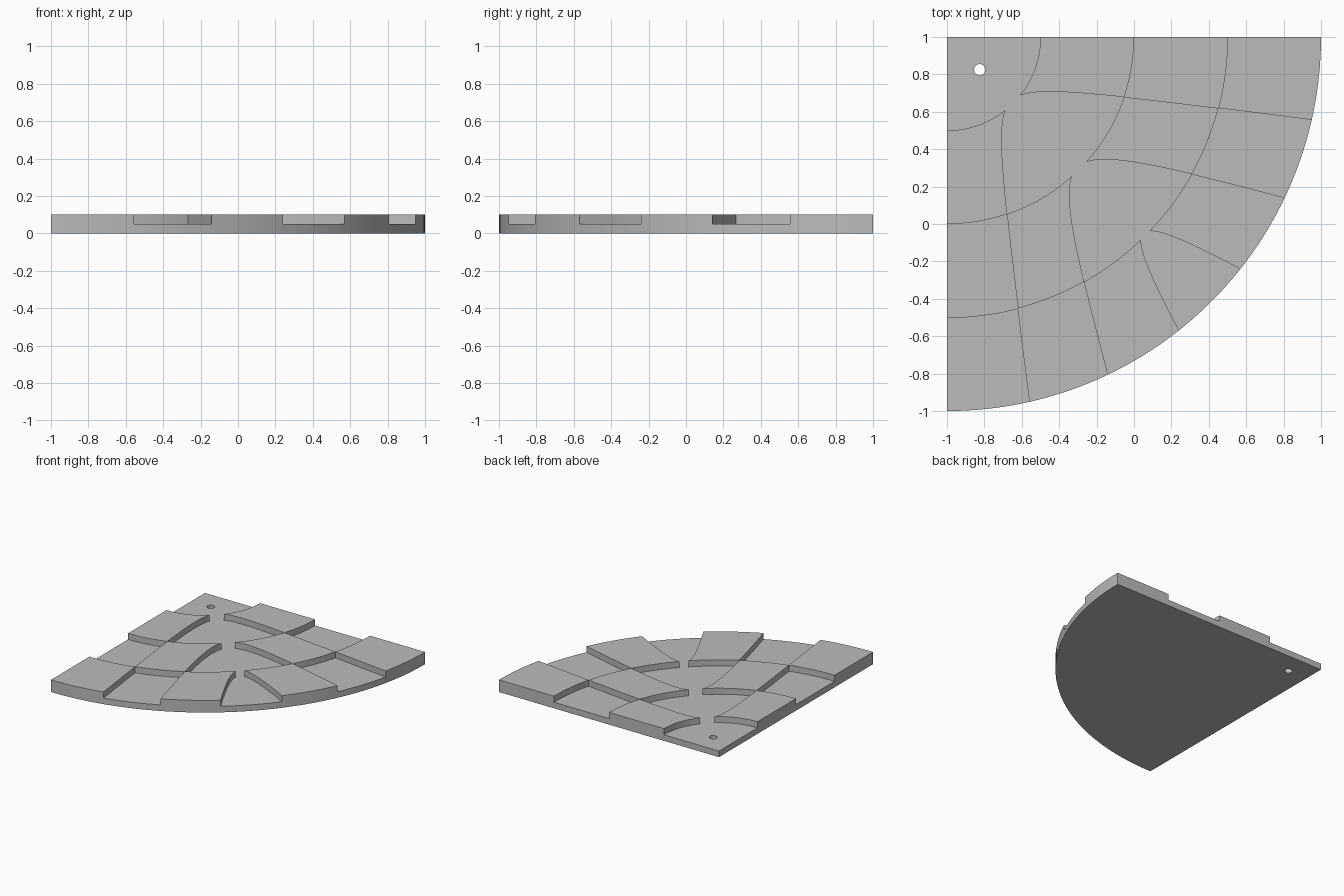
import bpy, bmesh, math

if "Cube" in bpy.data.objects:
    bpy.data.objects.remove(bpy.data.objects["Cube"])

LOW, HIGH = 0.05, 0.10
QUARTER = math.pi / 2
RINGS = [0.5, 1.0, 1.5, 2.0]
# Hyperbola-shaped dividers about the diagonal: tip distance, depth, width
DIVIDERS = [(0.485, 0.20, 0.153), (0.987, 0.36, 0.20), (1.485, 0.48, 0.13)]


def divider_angle(i, r):
    """Angle from the back edge at which divider i crosses radius r."""
    s0, a, b = DIVIDERS[i]
    along = lambda t: s0 + a * (math.sqrt(1 + (t / b) ** 2) - 1)
    lo, hi = 0.0, 2.0
    for _ in range(50):
        t = (lo + hi) / 2
        if math.hypot(along(t), t) < r:
            lo = t
        else:
            hi = t
    return math.pi / 4 - math.atan2(lo, along(lo))


# Borders: 0 = back edge, 1..3 = dividers, -1..-3 = mirrored, 9 = left edge
def border(k, r):
    if k in (0, 9):
        return 0.0 if k == 0 else QUARTER
    angle = divider_angle(abs(k) - 1, r)
    return angle if k > 0 else QUARTER - angle


def pt(r, angle):
    return (-1 + r * math.cos(angle), 1 - r * math.sin(angle))


def arc(r, a0, a1):
    """Arc points, sharing every divider crossing with neighbouring tiles."""
    stops = [QUARTER * n / 60 for n in range(61)]
    for i, d in enumerate(DIVIDERS):
        if r > d[0]:
            stops += [border(i + 1, r), border(-i - 1, r)]
    inner = sorted(s for s in stops if a0 + 1e-4 < s < a1 - 1e-4)
    return [pt(r, a) for a in [a0] + inner + [a1]]


def side(k, r0, r1):
    steps = 1 if k in (0, 9) else 28
    radii = [r0 + (r1 - r0) * (n / steps) ** 2 for n in range(steps + 1)]
    return [pt(r, border(k, r)) for r in radii]


def tile_outline(ring, ka, kb):
    r0, r1 = RINGS[ring - 1], RINGS[ring]
    loop = side(ka, r0, r1)[:-1]
    loop += arc(r1, border(ka, r1), border(kb, r1))[:-1]
    loop += side(kb, r0, r1)[::-1][:-1]
    loop += arc(r0, border(ka, r0), border(kb, r0))[::-1][:-1]
    return loop[::-1]


bm = bmesh.new()


def cap(loops, z, up=True):
    """Flat face; a second loop becomes a hole."""
    rows = [[bm.verts.new((x, y, z)) for x, y in loop] for loop in loops]
    if len(rows) == 1:
        faces = [bm.faces.new(rows[0])]
    else:
        edges = [bm.edges.new((row[i - 1], row[i])) for row in rows for i in range(len(row))]
        made = bmesh.ops.triangle_fill(bm, use_beauty=True, edges=edges)["geom"]
        faces = [f for f in made if isinstance(f, bmesh.types.BMFace)]
    for f in faces:
        f.normal_update()
        if (f.normal.z > 0) != up:
            f.normal_flip()


def wall(loop, z0, z1):
    bottom = [bm.verts.new((x, y, z0)) for x, y in loop]
    top = [bm.verts.new((x, y, z1)) for x, y in loop]
    for i in range(len(loop)):
        bm.faces.new((bottom[i - 1], bottom[i], top[i], top[i - 1]))


# Peg hole near the square corner
hole = [(-0.825 + 0.03 * math.cos(-n * math.tau / 32),
         0.825 + 0.03 * math.sin(-n * math.tau / 32)) for n in range(32)]
wall(hole, 0, LOW)

# Quarter-disc base: underside and rim
rim = [pt(r, 0) for r in (0, 0.5, 1.0, 1.5)] + arc(2.0, 0, QUARTER)
rim += [pt(r, QUARTER) for r in (1.5, 1.0, 0.5)]
rim.reverse()
cap([rim, hole], 0, up=False)
wall(rim, 0, LOW)

# Low corner sector around the hole
corner = ([pt(0, 0)] + arc(0.5, 0, QUARTER))[::-1]
cap([corner, hole], LOW)

# Low tiles: (ring, first border, second border)
for tile in [(1, 1, -1), (2, 0, 1), (2, 2, -2), (2, -1, 9),
             (3, 1, 2), (3, 3, -3), (3, -2, -1)]:
    cap([tile_outline(*tile)], LOW)

# Raised tiles
for tile in [(1, 0, 1), (1, -1, 9), (2, 1, 2), (2, -2, -1),
             (3, 0, 1), (3, 2, 3), (3, -3, -2), (3, -1, 9)]:
    outline = tile_outline(*tile)
    cap([outline], HIGH)
    wall(outline, LOW, HIGH)

# Weld everything into one board
bmesh.ops.remove_doubles(bm, verts=bm.verts[:], dist=1e-5)
mesh = bpy.data.meshes.new("relief_board")
bm.to_mesh(mesh)
bm.free()
board = bpy.data.objects.new("relief_board", mesh)
bpy.context.collection.objects.link(board)
grey = bpy.data.materials.new("light_grey")
grey.diffuse_color = (0.5, 0.5, 0.5, 1)
grey.use_nodes = True
grey.node_tree.nodes["Principled BSDF"].inputs["Base Color"].default_value = grey.diffuse_color
mesh.materials.append(grey)
bpy.context.view_layer.objects.active = board
board.select_set(True)
bpy.ops.object.shade_smooth_by_angle(angle=math.radians(30))
